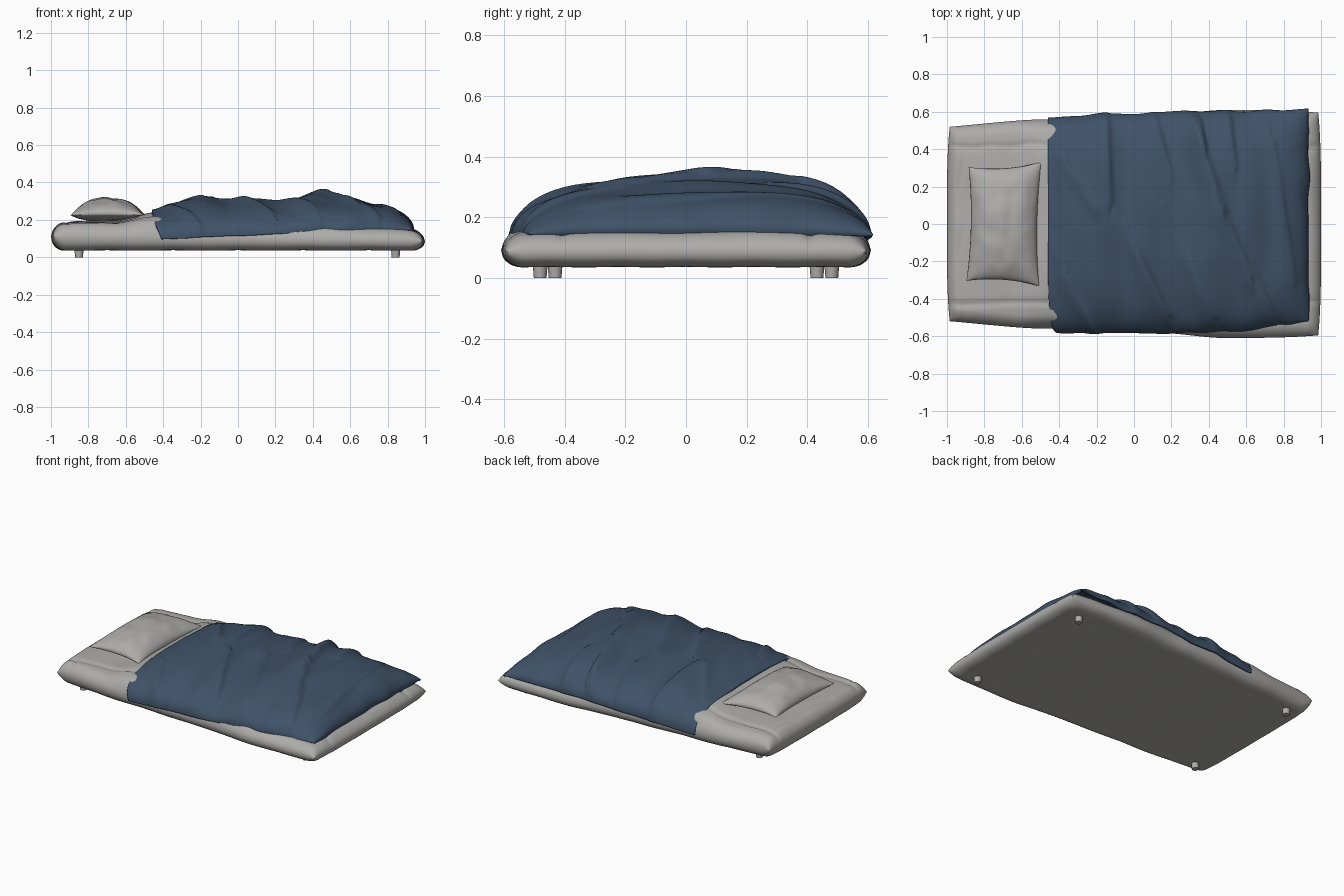
import bpy, bmesh, math
from mathutils import Vector, noise

if "Cube" in bpy.data.objects:
    bpy.data.objects.remove(bpy.data.objects["Cube"])


def material(name, col):
    m = bpy.data.materials.new(name)
    m.diffuse_color = (*col, 1)
    m.use_nodes = True
    m.node_tree.nodes["Principled BSDF"].inputs["Base Color"].default_value = m.diffuse_color
    return m


LINEN = material("light grey linen", (0.42, 0.415, 0.40))
BLUE = material("navy blue cloth", (0.05, 0.085, 0.14))


def interp(pts, x):
    if x <= pts[0][0]:
        return pts[0][1]
    for (x0, a), (x1, b) in zip(pts, pts[1:]):
        if x <= x1:
            t = (x - x0) / (x1 - x0)
            return a + (b - a) * t * t * (3 - 2 * t)
    return pts[-1][1]


def finish(name, bm, mat):
    bmesh.ops.recalc_face_normals(bm, faces=bm.faces)
    me = bpy.data.meshes.new(name)
    bm.to_mesh(me)
    bm.free()
    me.materials.append(mat)
    ob = bpy.data.objects.new(name, me)
    bpy.context.collection.objects.link(ob)
    bpy.context.view_layer.objects.active = ob
    ob.select_set(True)
    bpy.ops.object.shade_smooth_by_angle(angle=math.radians(60))
    ob.select_set(False)
    return ob


def sheet(bm, nu, nv, fn):
    """Grid surface from fn(u, v), with u and v from -1 to 1."""
    g = [[bm.verts.new(fn(2 * i / nu - 1, 2 * j / nv - 1)) for j in range(nv + 1)]
         for i in range(nu + 1)]
    for i in range(nu):
        for j in range(nv):
            bm.faces.new((g[i][j], g[i + 1][j], g[i + 1][j + 1], g[i][j + 1]))


def cushion(name, nu, nv, fn, mat):
    """Closed cushion: an upper and a lower sheet joined at the rim."""
    bm = bmesh.new()
    for side in (1, -1):
        sheet(bm, nu, nv, lambda u, v: fn(u, v, side))
    bmesh.ops.remove_doubles(bm, verts=bm.verts, dist=1e-5)
    return finish(name, bm, mat)


def rim(d, r):
    k = 1 - min(max(d, 0) / r, 1)
    return math.sqrt(max(0, 1 - k * k))


def ease(s):
    # packs grid lines towards the rim
    return 0.35 * s + 0.65 * math.sin(s * math.pi / 2)


# mattress: wider and thinner towards the foot
WIDTH = [(-1, 0.53), (-0.45, 0.56), (0.1, 0.58), (0.5, 0.61), (1, 0.607)]


def mattress(u, v, side):
    u, v = ease(u), ease(v)
    x = u * (1 - 0.015 * v ** 4)
    w = interp(WIDTH, x) * (1 - 0.02 * u ** 8)
    y = v * w
    t = rim(1 - abs(u), 0.07) * rim((1 - abs(v)) * w, 0.07)
    head = (1 - x) / 2
    mid = 0.085 + 0.025 * head
    if side < 0:
        quilt = 0.003 * abs(math.sin(x * 9)) + 0.002 * abs(math.sin(y * 14))
        return Vector((x, y, mid + (0.034 - quilt + 0.006 - mid) * t))
    inner = rim(1 - abs(u), 0.3) * rim((1 - abs(v)) * w, 0.35)
    top = 0.130 + 0.04 * head + 0.03 * inner
    # swell where the cover begins
    top += interp([(-0.66, 0), (-0.45, 0.05), (0.2, 0.03), (0.7, 0)], x) * inner
    n = noise.noise(Vector((x * 5, y * 5, 3)))
    crease = 0.008 * math.exp(-((abs(y) - 0.42 - 0.04 * n) / 0.015) ** 2)
    crease += 0.006 * math.exp(-((x + 0.92 - 0.04 * n) / 0.015) ** 2)
    return Vector((x, y, mid + (top + 0.006 * n - crease - mid) * t))


cushion("mattress", 110, 80, mattress, LINEN)


# pillow: pinched corners, bulging middle
def pillow(u, v, side):
    u, v = ease(u), ease(v)
    x = -0.695 + u * (0.195 - 0.018 * (1 - v * v)) + 0.006 * v
    y = v * (0.318 + 0.014 * u - 0.02 * (1 - u * u))
    t = ((1 - u * u) * (1 - v * v)) ** 0.5
    t *= 1 + 0.12 * noise.noise(Vector((u * 2.5, v * 3, 7)))
    z = 0.232 - 0.008 * u * u
    return Vector((x, y, z + (0.088 if side > 0 else -0.04) * t))


cushion("pillow", 44, 60, pillow, LINEN)

# duvet: crown height along the bed, hem height and hem sides
CROWN = [(-0.46, 0.27), (-0.36, 0.30), (-0.18, 0.325), (-0.05, 0.305), (0.04, 0.32),
         (0.2, 0.30), (0.42, 0.345), (0.58, 0.325), (0.75, 0.295), (0.95, 0.28)]
HEM = [(-0.46, 0.095), (0, 0.115), (0.4, 0.132), (0.94, 0.14)]
FRONT = [(-0.46, -0.58), (0.1, -0.585), (0.5, -0.575), (0.8, -0.545), (0.94, -0.51)]
BACK = [(-0.46, 0.575), (0, 0.59), (0.5, 0.60), (0.9, 0.615)]
# fold lines: x0, y0, x1, y1, height, width
FOLDS = [(-0.15, 0.6, -0.13, 0.12, 0.02, 0.045), (0.30, 0.58, 0.47, 0.08, 0.026, 0.06),
         (0.47, 0.08, 0.62, -0.28, 0.022, 0.05), (-0.06, 0.0, 0.18, -0.48, 0.02, 0.045),
         (-0.38, 0.36, -0.2, 0.08, 0.014, 0.03), (0.35, 0.55, 0.38, 0.4, 0.022, 0.03),
         (0.5, 0.6, 0.54, 0.3, 0.018, 0.04), (0.15, 0.1, 0.42, -0.5, 0.012, 0.04),
         (-0.35, -0.3, -0.22, -0.58, 0.015, 0.035), (0.74, 0.45, 0.86, -0.3, 0.012, 0.04),
         (0.1, 0.6, 0.2, 0.25, 0.014, 0.04), (0.62, -0.2, 0.75, -0.5, 0.014, 0.04)]


def folds(x, y):
    h = 0
    for x0, y0, x1, y1, a, w in FOLDS:
        p, d = Vector((x - x0, y - y0)), Vector((x1 - x0, y1 - y0))
        t = min(max(p.dot(d) / d.length_squared, 0), 1)
        q = p - d * t
        side = q.x * d.y - q.y * d.x
        k = q.length / (w * (0.45 if side < 0 else 1.5))  # one steep flank
        h += a * math.exp(-k * k) * (0.4 + 0.6 * math.sin(math.pi * (0.15 + 0.7 * t)))
    return h


def duvet(u, v):
    s = (u + 1) / 2
    s = s + 0.12 * s * s * (1 - s) * 4 * 0.5   # denser at the foot
    x = -0.46 + 1.395 * min(s, 1)
    th = v * math.pi / 2
    sn, cs = abs(math.sin(th)) ** 0.85, max(math.cos(th), 0) ** 0.85
    wave = noise.noise(Vector((x * 7, v * 1.5, 1)))
    f, b, hem = interp(FRONT, x), interp(BACK, x), interp(HEM, x)
    half = (b - f) / 2 + 0.012 * wave * sn
    y = (b + f) / 2 + math.copysign(sn, v) * half
    # rounded drop at the foot
    e = min(max((x - 0.66) / 0.275, 0), 1)
    cap = max(0, 1 - e ** 2.6) ** 0.45
    h = interp(CROWN, x) - hem
    soft = 0.016 * noise.noise(Vector((x * 3, y * 3, 5)))
    soft += 0.007 * noise.noise(Vector((x * 9 + y * 3, y * 4, 2)))
    z = hem + cap * (h * cs + (folds(x, y) - 0.008 + soft) * min(1, cs * 2.5))
    z += 0.006 * wave * sn
    y += math.copysign(1, v) * sn * folds(x, y) * 0.35 * cap
    # slanted head hem, wavy foot hem
    x += 0.05 * max(0, -v) ** 3 * (1 - s) ** 4 + 0.012 * e * noise.noise(Vector((y * 6, 0, 4)))
    return Vector((x, y, z))


bm = bmesh.new()
sheet(bm, 200, 150, duvet)
cover = finish("duvet", bm, BLUE)
if sum(p.normal.z for p in cover.data.polygons) < 0:
    cover.data.flip_normals()
hem = cover.modifiers.new("cloth thickness", "SOLIDIFY")
hem.thickness = 0.014
hem.offset = -1

# legs
for end, x, y in (("head", -0.85, 0.432), ("foot", 0.843, 0.481)):
    for side, sy in (("front", -1), ("back", 1)):
        bm = bmesh.new()
        bmesh.ops.create_cone(bm, cap_ends=True, segments=20, radius1=0.021, radius2=0.026,
                              depth=0.06)
        bmesh.ops.translate(bm, verts=bm.verts, vec=(x, y * sy, 0.03))
        finish(f"{end}_{side}_leg", bm, LINEN)
